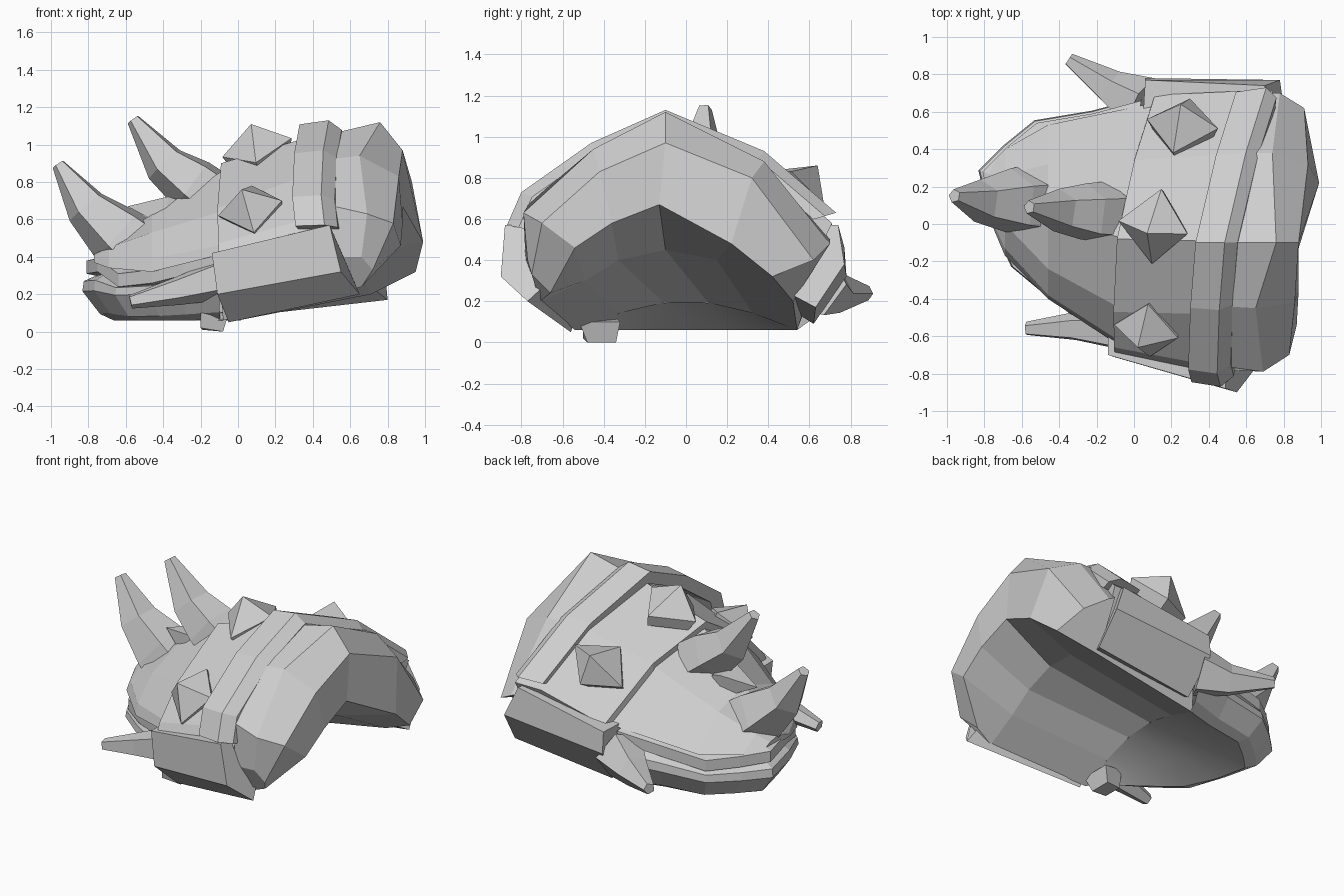
import bpy, bmesh, math
from mathutils import Vector

if "Cube" in bpy.data.objects:
    bpy.data.objects.remove(bpy.data.objects["Cube"])

grey = bpy.data.materials.new("light grey")
grey.diffuse_color = (0.62, 0.62, 0.62, 1)
grey.use_nodes = True
grey.node_tree.nodes["Principled BSDF"].inputs["Base Color"].default_value = grey.diffuse_color


def finish(name, bm):
    bmesh.ops.remove_doubles(bm, verts=bm.verts, dist=0.0005)
    bmesh.ops.recalc_face_normals(bm, faces=bm.faces)
    me = bpy.data.meshes.new(name)
    bm.to_mesh(me)
    bm.free()
    me.materials.append(grey)
    ob = bpy.data.objects.new(name, me)
    bpy.context.collection.objects.link(ob)
    return ob


def loft(name, rows, around=False, wrap=False):
    """Skin rows of points. around closes each row, wrap joins last row to first."""
    bm = bmesh.new()
    vs = [[bm.verts.new(p) for p in r] for r in rows]
    n, m = len(rows), len(rows[0])
    for i in range(n if wrap else n - 1):
        for j in range(m if around else m - 1):
            a, b = vs[i], vs[(i + 1) % n]
            k = (j + 1) % m
            bm.faces.new((a[j], a[k], b[k], b[j]))
    if around:
        bm.faces.new(vs[0])
        bm.faces.new(vs[-1])
    if wrap:
        bm.faces.new([r[0] for r in vs])
        bm.faces.new([r[-1] for r in vs])
    return finish(name, bm)


def arch(x0, pts, lean=1.0):
    """Arch of (y, z) points in a plane leaning up and to the front."""
    return [(x0 + lean * (0.16 * (y + 0.1) - 0.18 * (z - 1.1)), y, z) for y, z in pts]


def grow(pts, s):
    return [(-0.06 + (y + 0.06) * s, 0.4 + (z - 0.4) * s) for y, z in pts]


def throat(n):
    """Low arch where the hollow meets the underside of the jaw."""
    return [(-.08 + .08 * t, -.54 + 1.08 * t, .06 + .14 * math.sin(math.pi * t))
            for t in (k / (n - 1) for k in range(n))]


# arch profiles, from front foot over the crown to back foot
EDGE = [(-.69, .42), (-.66, .47), (-.47, .66), (-.08, .90), (.34, .76), (.69, .46)]
BAND = [(-.78, .52), (-.74, .59), (-.48, .82), (-.09, 1.03), (.37, .87), (.71, .58)]
STRAP = [(-.87, .57), (-.80, .73), (-.46, .97), (-.10, 1.13), (.38, .93), (.73, .63)]
LIP_A = [(-.78, .40), (-.76, .68), (-.44, .92), (-.10, 1.06), (.38, .88), (.70, .50)]
TUNNEL = [(-.71, .20), (-.49, .30), (-.33, .40), (-.10, .45), (.15, .40), (.52, .20)]

# main arched band with its sloping hollow underside
loft("body_band", [arch(-.13, EDGE), arch(.33, BAND), arch(.52, BAND),
                   arch(.45, TUNNEL), throat(6)], wrap=True)
# raised strap
loft("strap", [arch(.33, grow(STRAP, .86)), arch(.33, grow(STRAP, .97)), arch(.49, STRAP),
               arch(.55, grow(STRAP, .93)), arch(.55, grow(STRAP, .86))], wrap=True)
# swollen rim around the opening, with rounded feet
loft("rim_lip", [
    arch(.50, LIP_A),
    [(.66, -.77, .40), (.69, -.79, .63), (.65, -.45, .94), (.76, -.10, 1.12), (.74, .38, .88), (.78, .70, .48)],
    [(.72, -.75, .33), (.83, -.70, .58), (.86, -.42, .83), (.88, -.10, .97), (.93, .32, .80), (.91, .62, .40)],
    [(.66, -.66, .24), (.87, -.54, .46), (.88, -.36, .58), (.88, -.13, .67), (.99, .22, .48), (.95, .42, .32)],
    arch(.45, TUNNEL)], wrap=True)

# side rails along both feet of the arch
loft("front_rail", [
    [(-.14, -.60, .42), (-.14, -.70, .42), (-.11, -.71, .20), (-.05, -.56, .05), (-.1, -.50, .22)],
    [(.48, -.74, .57), (.49, -.88, .57), (.55, -.90, .32), (.65, -.77, .20), (.6, -.64, .32)]], around=True)
loft("back_rail", [
    [(.05, .60, .46), (.06, .77, .46), (.06, .78, .32), (.10, .62, .09), (.05, .48, .18)],
    [(.69, .64, .57), (.70, .74, .57), (.78, .77, .38), (.80, .63, .17), (.7, .48, .25)]], around=True)
loft("front_tab", [
    [(-.20, -.50, .10), (-.20, -.50, .02), (-.19, -.36, .01), (-.19, -.34, .12)],
    [(-.05, -.52, .10), (-.08, -.48, .00), (-.08, -.34, .00), (-.05, -.32, .10)]], around=True)

# tapering dome on the closed end
SHELL_1 = [(-.40, .32), (-.38, .39), (-.24, .53), (.05, .63), (.32, .56), (.53, .36)]
SHELL_2 = [(-.17, .34), (-.13, .39), (0, .45), (.12, .47), (.26, .45), (.40, .37)]
SHELL_3 = [(.02, .37), (.04, .39), (.09, .41), (.16, .42), (.23, .41), (.31, .37)]
loft("dome", [arch(-.10, grow(EDGE, .95)), arch(-.46, SHELL_1, 0), arch(-.69, SHELL_2, 0),
              arch(-.77, SHELL_3, 0)], around=True)

# brim, lower jaw and its underside follow the same plan outline
PLAN = [(-.10, -.63, .43), (-.30, -.49, .37), (-.46, -.37, .33), (-.64, -.22, .31),
        (-.75, .02, .39), (-.81, .28, .38), (-.68, .41, .36), (-.52, .54, .34),
        (-.22, .59, .38), (.04, .66, .43)]


def plan(s, dz=0.0, z=None, follow=1.0):
    return [(-.08 + (x + .08) * s, .06 + (y - .06) * s,
             (z + follow * (h - .36)) if z is not None else h + dz) for x, y, h in PLAN]


loft("brim", [plan(.88, .02), plan(1.0, 0), plan(1.0, -.07), plan(.88, -.09)], wrap=True)
rim = plan(.80, z=.06, follow=0)
inner = throat(len(PLAN))
middle = [((a[0] + b[0]) / 2, (a[1] + b[1]) / 2, (a[2] + b[2]) / 2) for a, b in zip(rim, inner)]
loft("jaw", [plan(.90, z=.29), plan(1.02, z=.26, follow=.5), plan(1.03, z=.21, follow=.3),
             plan(.90, z=.09, follow=.2), rim])
under = loft("jaw_underside", [rim, middle, inner])
under.data.shade_smooth()


def horn(name, stations, sides=5):
    """Tapered horn through (centre, radius) stations."""
    rows = []
    pts = [Vector(c) for c, r in stations]
    for i, (c, r) in enumerate(stations):
        d = (pts[min(i + 1, len(pts) - 1)] - pts[max(i - 1, 0)]).normalized()
        u = d.cross(Vector((0, 1, .2))).normalized()
        v = d.cross(u)
        rows.append([pts[i] + r * (u * math.cos(t) + v * math.sin(t))
                     for t in (math.tau * k / sides for k in range(sides))])
    loft(name, rows, around=True)


horn("outer_horn", [((-.52, .12, .42), .20), ((-.64, .12, .52), .18),
                    ((-.81, .12, .67), .12), ((-.96, .15, .895), .037)])
horn("upper_horn", [((-.12, .06, .70), .17), ((-.24, .06, .79), .16),
                    ((-.39, .07, .90), .12), ((-.56, .09, 1.135), .037)])
horn("back_horn", [((.03, .64, .28), .16), ((-.13, .73, .24), .10), ((-.35, .88, .24), .036)])
horn("front_horn", [((-.06, -.57, .29), .12), ((-.32, -.55, .22), .08), ((-.575, -.56, .16), .038)])


def stud(name, base, apex):
    """Pyramid with a short skirt sinking into the surface."""
    ap = Vector(apex)
    base = [Vector(b) for b in base]
    mid = sum(base, Vector()) / len(base)
    out = (ap - mid).normalized()
    base = [b + out * .015 for b in base]
    loft(name, [[ap + (b - ap) * .01 for b in base], base,
                [b - out * .07 + (mid - b) * .15 for b in base]], around=True)


# pyramid studs on the band
stud("front_stud", [(-.10, -.53, .61), (.08, -.42, .77), (.24, -.60, .69), (.09, -.70, .52)],
     (.02, -.66, .76))
stud("top_stud", [(-.08, .02, .92), (.15, .19, .96), (.29, -.05, 1.02), (.10, -.21, .89)],
     (.07, -.05, 1.11))
stud("back_stud", [(.07, .55, .66), (.30, .66, .66), (.45, .50, .82), (.21, .37, .82)],
     (.25, .64, .86))
# spur at the foot of the upper horn
stud("horn_spur", [(-.36, .0, .72), (-.36, .18, .72), (-.34, .16, .56), (-.38, .0, .56)],
     (-.59, .10, .67))
